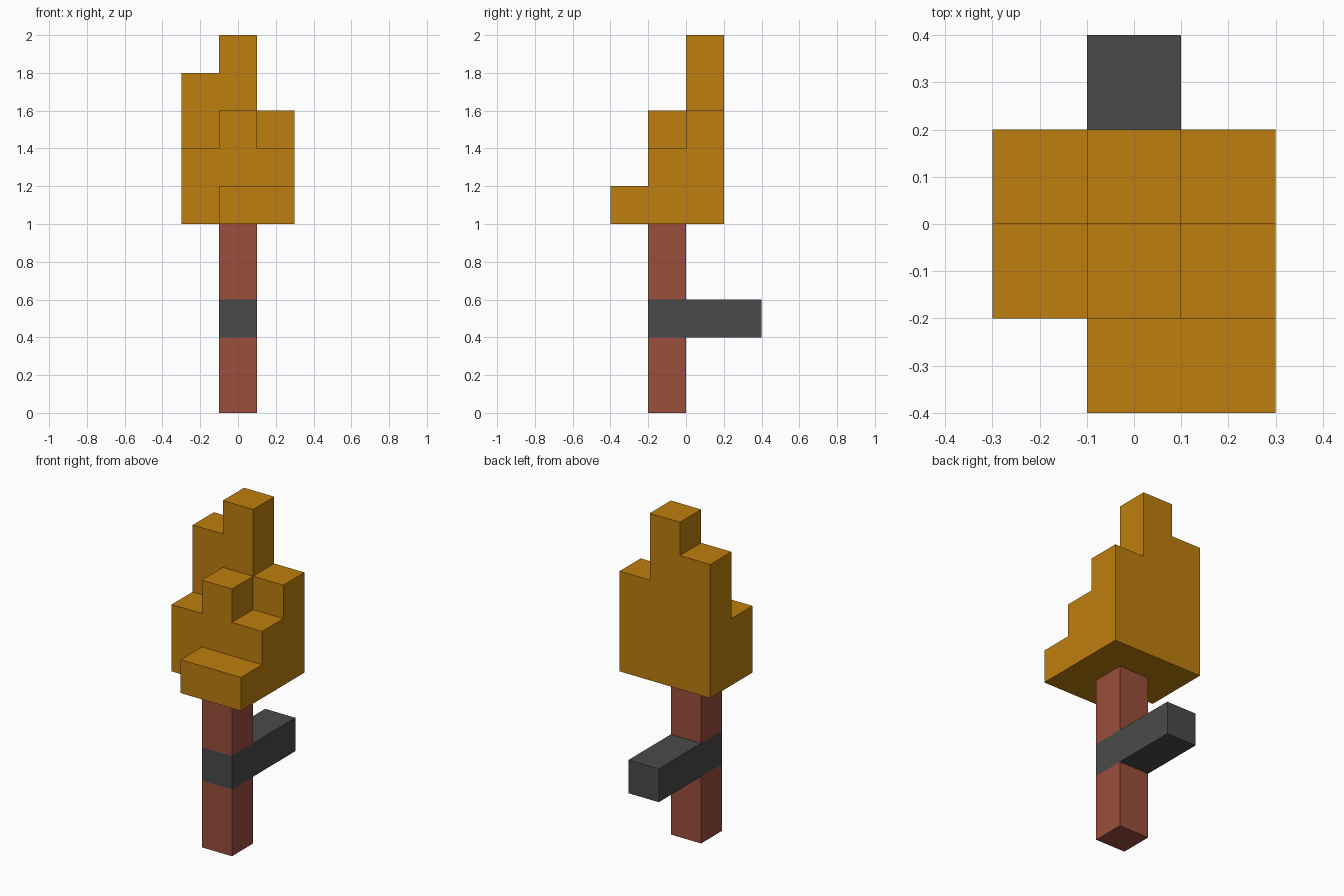
import bpy
import bmesh
from mathutils import Vector

cube = bpy.data.objects.get("Cube")
if cube:
    bpy.data.objects.remove(cube, do_unlink=True)

UNIT = 0.2  # edge of one block


def srgb(r, g, b):
    lin = [c / 12.92 if c <= 0.04045 else ((c + 0.055) / 1.055) ** 2.4
           for c in (r / 255, g / 255, b / 255)]
    return (*lin, 1.0)


def make_material(name, colour):
    mat = bpy.data.materials.new(name)
    mat.use_nodes = True
    mat.diffuse_color = colour
    bsdf = next(n for n in mat.node_tree.nodes if n.type == 'BSDF_PRINCIPLED')
    bsdf.inputs["Base Color"].default_value = colour
    return mat


def finish(name, bm, mat):
    bmesh.ops.recalc_face_normals(bm, faces=bm.faces)
    mesh = bpy.data.meshes.new(name)
    bm.to_mesh(mesh)
    bm.free()
    mesh.materials.append(mat)
    obj = bpy.data.objects.new(name, mesh)
    bpy.context.collection.objects.link(obj)
    return obj


def box(name, lo, hi, mat):
    lo, hi = Vector(lo), Vector(hi)
    bm = bmesh.new()
    bmesh.ops.create_cube(bm, size=1)
    bmesh.ops.scale(bm, vec=hi - lo, verts=bm.verts)
    bmesh.ops.translate(bm, vec=(lo + hi) / 2, verts=bm.verts)
    return finish(name, bm, mat)


def block_shell(name, heights, origin, mat):
    """One clean outer skin around columns of blocks: heights[row][column]."""
    filled = {(x, y, z) for y, row in enumerate(heights)
              for x, h in enumerate(row) for z in range(h)}
    bm = bmesh.new()
    for cell in filled:
        for axis in range(3):
            for side in (0, 1):
                beside = list(cell)
                beside[axis] += 2 * side - 1
                if tuple(beside) in filled:
                    continue
                corners = []
                for a, b in ((0, 0), (1, 0), (1, 1), (0, 1)):
                    p = list(cell)
                    p[axis] += side
                    p[(axis + 1) % 3] += a
                    p[(axis + 2) % 3] += b
                    corners.append(bm.verts.new(Vector(origin) + Vector(p) * UNIT))
                bm.faces.new(corners)
    bmesh.ops.remove_doubles(bm, verts=bm.verts, dist=0.001)
    bmesh.ops.recalc_face_normals(bm, faces=bm.faces)
    # merge coplanar block faces into large flat faces
    bmesh.ops.dissolve_limit(bm, angle_limit=0.01, verts=bm.verts, edges=bm.edges)
    return finish(name, bm, mat)


flame_orange = make_material("flame orange", srgb(191, 126, 14))
wood_brown = make_material("wood brown", srgb(155, 78, 60))
iron_grey = make_material("iron grey", srgb(74, 74, 74))

# Wooden shaft, split by the bracket
box("lower_shaft", (-0.1, -0.2, 0.0), (0.1, 0.0, 0.4), wood_brown)
box("upper_shaft", (-0.1, -0.2, 0.6), (0.1, 0.0, 1.0), wood_brown)

# Bracket that wraps the shaft and reaches back to the wall
box("wall_bracket", (-0.1, -0.2, 0.4), (0.1, 0.4, 0.6), iron_grey)

# Stepped flame: rows run front to back, columns run along x
block_shell("flame", [(0, 1, 1), (2, 3, 2), (4, 5, 3)], (-0.3, -0.4, 1.0), flame_orange)
